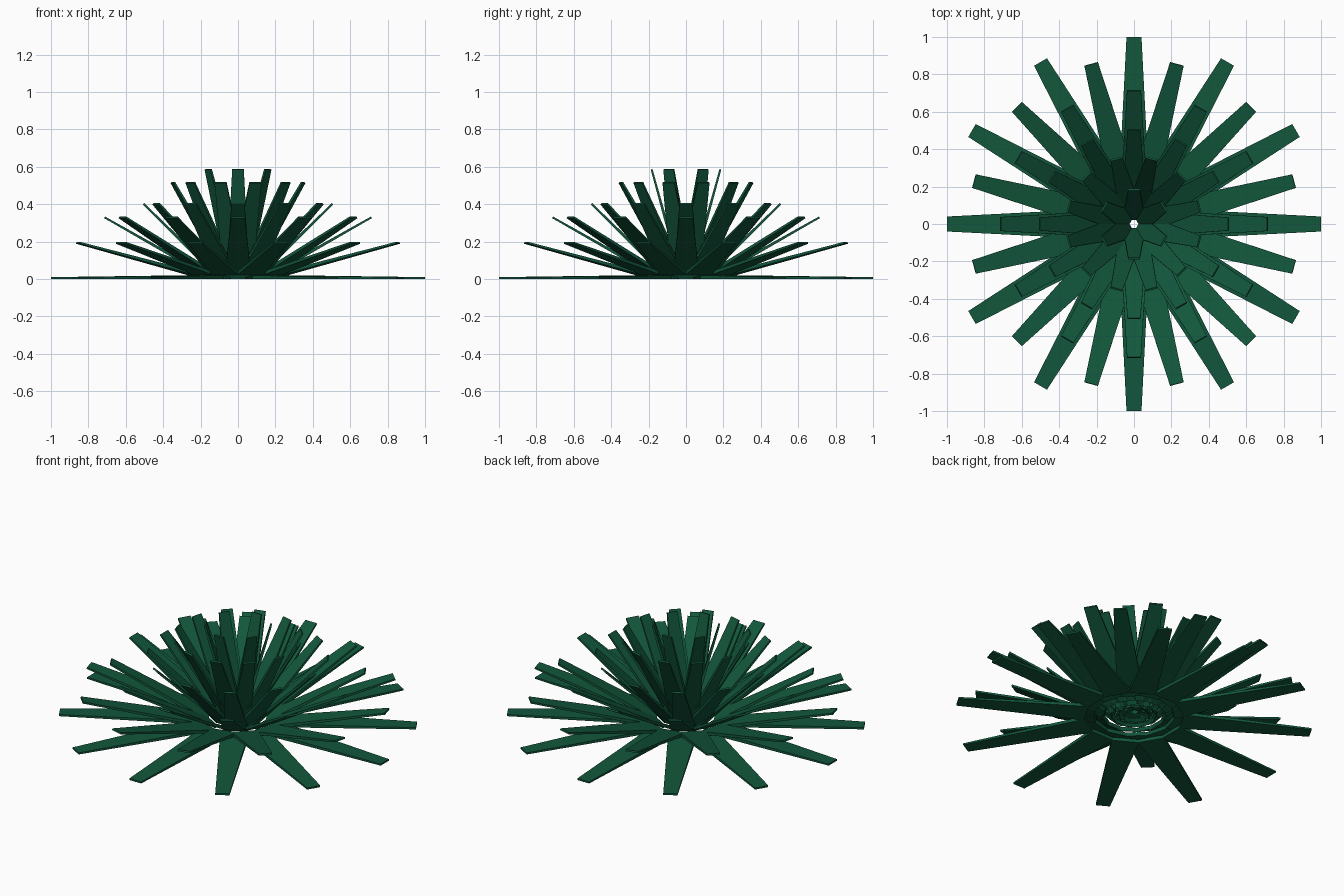
import bpy
import bmesh
from math import radians, pi
from mathutils import Matrix

old = bpy.data.objects.get("Cube")
if old:
    bpy.data.objects.remove(old, do_unlink=True)

green = bpy.data.materials.new("deep_green")
green.use_nodes = True
colour = (0.006, 0.095, 0.045, 1)
green.diffuse_color = colour
green.node_tree.nodes["Principled BSDF"].inputs["Base Color"].default_value = colour


def add_leaf(bm, length, base_w, tip_w, matrix):
    """Flat tapered blade growing along +x from the origin."""
    corners = bmesh.ops.create_cube(bm, size=1)["verts"]
    for v in corners:
        tip = v.co.x > 0
        v.co.x = length if tip else 0
        v.co.y *= tip_w if tip else base_w
        v.co.z = (0.01 if tip else 0.02) * (v.co.z + 0.5)
    bmesh.ops.transform(bm, matrix=matrix, verts=corners)


def leaf_ring(name, count, offset, tilt, base_r, base_z, length, base_w, tip_w):
    """Ring of equal leaves, tilted upward and spaced around z."""
    bm = bmesh.new()
    lift = Matrix.Translation((base_r, 0, base_z)) @ Matrix.Rotation(-radians(tilt), 4, "Y")
    for i in range(count):
        turn = Matrix.Rotation(radians(offset) + 2 * pi * i / count, 4, "Z")
        add_leaf(bm, length, base_w, tip_w, turn @ lift)
    mesh = bpy.data.meshes.new(name)
    bm.to_mesh(mesh)
    bm.free()
    mesh.materials.append(green)
    bpy.context.collection.objects.link(bpy.data.objects.new(name, mesh))


# Rings from the flat outer leaves to the steep heart
leaf_ring("ground_leaves", 12, 0, 0, 0.27, 0, 0.73, 0.155, 0.08)
leaf_ring("low_leaves", 12, 15, 15, 0.22, 0.01, 0.69, 0.15, 0.075)
leaf_ring("middle_leaves", 12, 0, 30, 0.17, 0.01, 0.63, 0.14, 0.075)
leaf_ring("upper_leaves", 12, 0, 45, 0.12, 0.01, 0.55, 0.13, 0.07)
leaf_ring("inner_leaves", 12, 15, 60, 0.08, 0.02, 0.57, 0.12, 0.065)
leaf_ring("heart_leaves", 6, 30, 75, 0.04, 0.03, 0.575, 0.12, 0.062)
